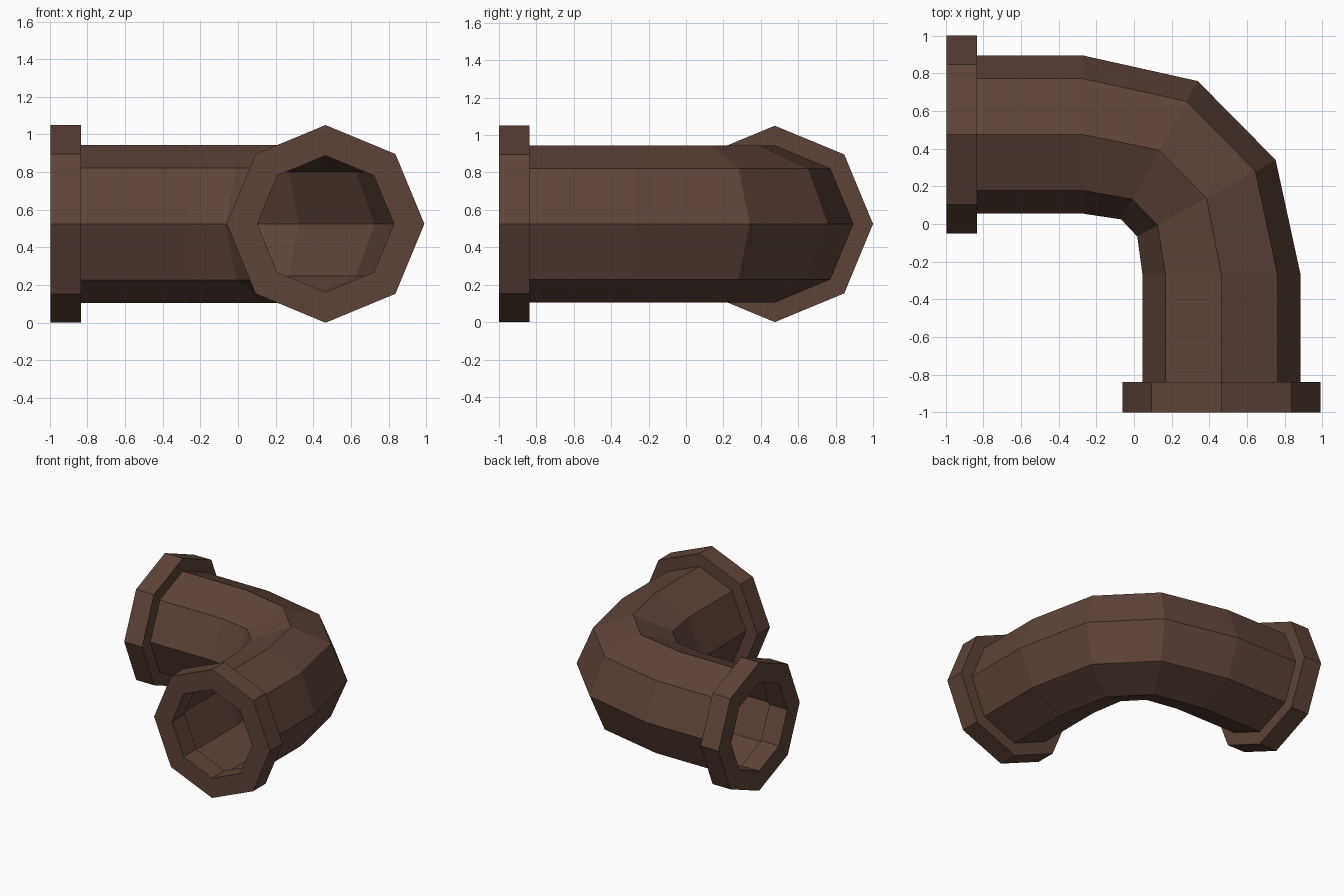
import bpy, bmesh
from math import cos, sin, pi, radians
from mathutils import Vector

if "Cube" in bpy.data.objects:
    bpy.data.objects.remove(bpy.data.objects["Cube"])

SIDES = 8
CENTRE_Z = 0.525
R_FLANGE, R_PIPE, R_BORE, R_MOUTH = 0.525, 0.42, 0.39, 0.363

# Stations along the elbow: centre x, centre y, angle of the ring's outward direction
end_a = (-0.995, 0.475, 90)
neck_a = (-0.833, 0.475, 90)
bend = [(-0.27, 0.475, 90), (0.135, 0.392, 61), (0.385, 0.137, 29), (0.465, -0.27, 0)]
neck_b = (0.465, -0.838, 0)
end_b = (0.465, -1.0, 0)

# Closed wall section: along the outside, then back through the bore
rings = [(end_a, R_FLANGE), (neck_a, R_FLANGE), (neck_a, R_PIPE)]
rings += [(s, R_PIPE) for s in bend]
rings += [(neck_b, R_PIPE), (neck_b, R_FLANGE), (end_b, R_FLANGE)]
rings += [(end_b, R_MOUTH), (neck_b, R_MOUTH), (neck_b, R_BORE)]
rings += [(s, R_BORE) for s in reversed(bend)]
rings += [(neck_a, R_BORE), (neck_a, R_MOUTH), (end_a, R_MOUTH)]


def add_ring(bm, station, radius):
    x, y, angle = station
    out = Vector((cos(radians(angle)), sin(radians(angle)), 0))
    centre = Vector((x, y, CENTRE_Z))
    up = Vector((0, 0, 1))
    return [bm.verts.new(centre + radius * (out * cos(2 * pi * i / SIDES)
                                            + up * sin(2 * pi * i / SIDES)))
            for i in range(SIDES)]


# Flanged elbow pipe
bm = bmesh.new()
loops = [add_ring(bm, s, r) for s, r in rings]
for k, a in enumerate(loops):
    b = loops[(k + 1) % len(loops)]
    for i in range(SIDES):
        j = (i + 1) % SIDES
        bm.faces.new((a[i], a[j], b[j], b[i]))
bmesh.ops.recalc_face_normals(bm, faces=bm.faces)
mesh = bpy.data.meshes.new("elbow_pipe")
bm.to_mesh(mesh)
bm.free()

# Dark brown paint
mat = bpy.data.materials.new("dark_brown")
mat.diffuse_color = (0.11, 0.057, 0.04, 1)
mat.use_nodes = True
mat.node_tree.nodes["Principled BSDF"].inputs["Base Color"].default_value = mat.diffuse_color
mesh.materials.append(mat)
pipe = bpy.data.objects.new("elbow_pipe", mesh)
bpy.context.collection.objects.link(pipe)
